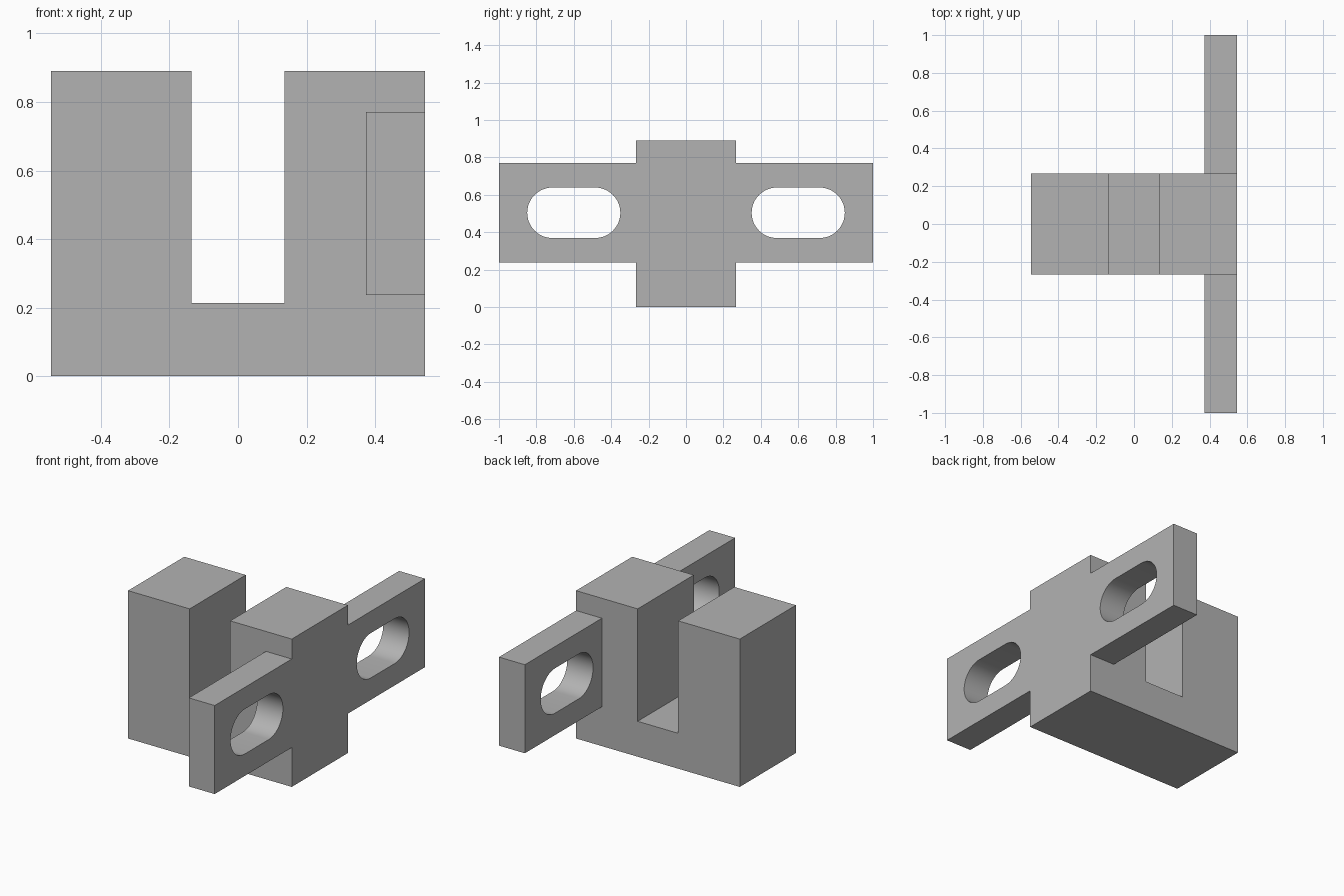
import bpy, bmesh, math
from mathutils import Vector

cube = bpy.data.objects.get("Cube")
if cube:
    bpy.data.objects.remove(cube, do_unlink=True)

# Main sizes
HALF_X, HALF_Y, HEIGHT = 0.545, 0.267, 0.89
GAP, FLOOR = 0.135, 0.213
EAR_X, EAR_LOW, EAR_HIGH = 0.373, 0.237, 0.77
SLOT_Y, SLOT_Z, SLOT_R, SLOT_RUN = 0.6, 0.504, 0.135, 0.114

grey = bpy.data.materials.new("plain grey")
grey.use_nodes = True
colour = (0.45, 0.45, 0.45, 1)
grey.diffuse_color = colour
grey.node_tree.nodes["Principled BSDF"].inputs["Base Color"].default_value = colour


def extrude_profile(name, loops, offset):
    """Fill closed loops (outline first, then holes) and extrude by offset."""
    bm = bmesh.new()
    edges = []
    for loop in loops:
        verts = [bm.verts.new(p) for p in loop]
        edges += [bm.edges.new((v, verts[i - 1])) for i, v in enumerate(verts)]
    bmesh.ops.triangle_fill(bm, edges=edges, use_beauty=True)
    result = bmesh.ops.extrude_face_region(bm, geom=bm.faces[:], use_keep_orig=True)
    moved = [g for g in result["geom"] if isinstance(g, bmesh.types.BMVert)]
    bmesh.ops.translate(bm, verts=moved, vec=Vector(offset))
    bmesh.ops.recalc_face_normals(bm, faces=bm.faces[:])
    mesh = bpy.data.meshes.new(name)
    bm.to_mesh(mesh)
    bm.free()
    mesh.materials.append(grey)
    obj = bpy.data.objects.new(name, mesh)
    bpy.context.collection.objects.link(obj)
    return obj


# U-shaped block, open at the top
half = [(HALF_X, 0), (HALF_X, HEIGHT), (GAP, HEIGHT), (GAP, FLOOR)]
outline = half + [(-x, z) for x, z in reversed(half)]
extrude_profile("u_block", [[(x, -HALF_Y, z) for x, z in outline]], (0, 2 * HALF_Y, 0))

# Slotted mounting ears, mirrored front to back
plate = [(HALF_Y, EAR_LOW), (1, EAR_LOW), (1, EAR_HIGH), (HALF_Y, EAR_HIGH)]
slot = []
steps = 24
for side in (1, -1):
    for i in range(steps + 1):
        a = math.pi * (i / steps - 0.5)
        slot.append((SLOT_Y + side * (SLOT_RUN + SLOT_R * math.cos(a)),
                     SLOT_Z + side * SLOT_R * math.sin(a)))
ears = extrude_profile("mounting_ears",
                       [[(EAR_X, y, z) for y, z in loop] for loop in (plate, slot)],
                       (HALF_X - EAR_X, 0, 0))
mirror = ears.modifiers.new("Mirror", 'MIRROR')
mirror.use_axis = (False, True, False)
mirror.use_mirror_merge = False

# Smooth slot walls, sharp plate edges
bpy.ops.object.select_all(action='DESELECT')
ears.select_set(True)
bpy.context.view_layer.objects.active = ears
bpy.ops.object.shade_smooth_by_angle(angle=math.radians(30))
